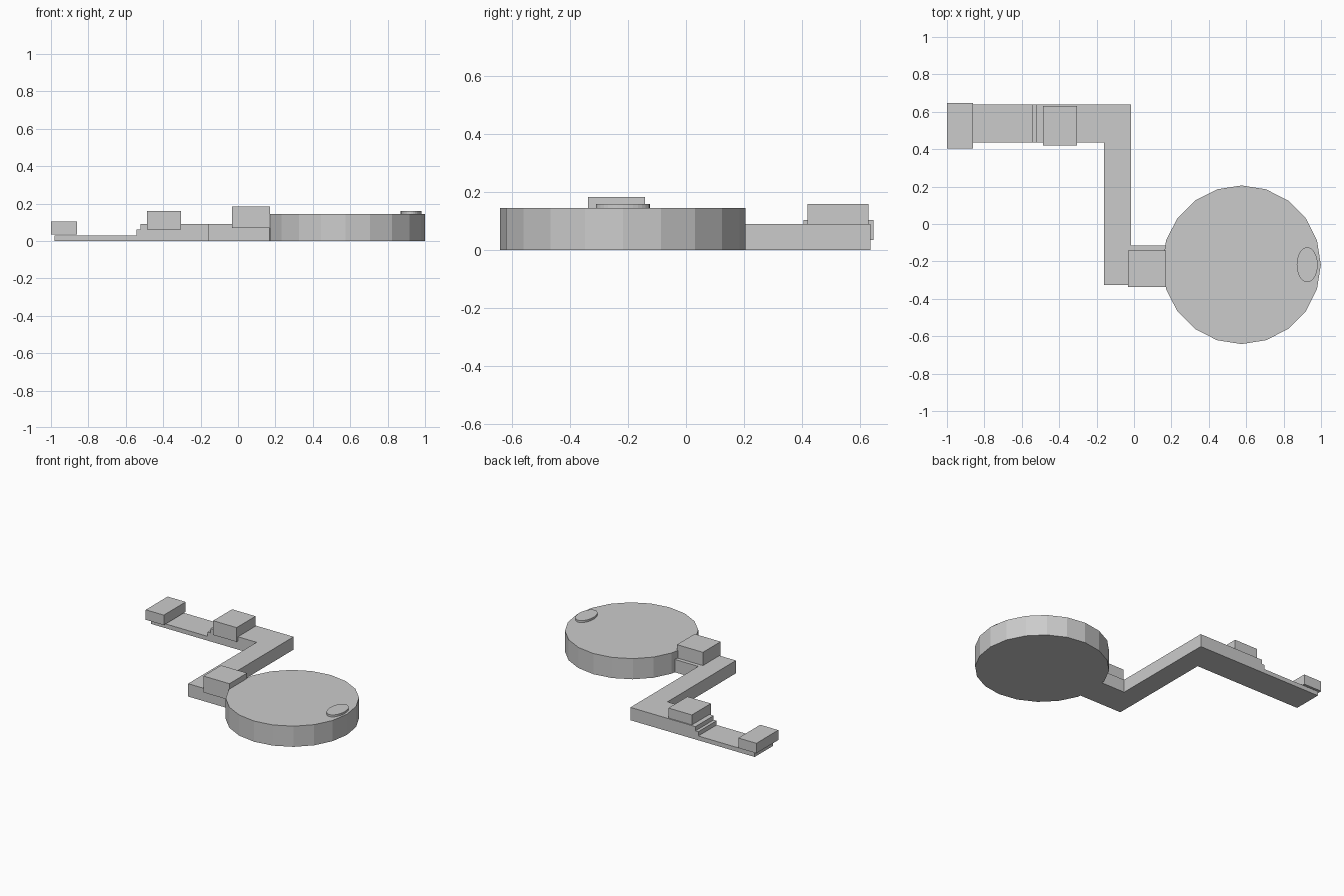
import bpy, bmesh
from mathutils import Vector

if "Cube" in bpy.data.objects:
    bpy.data.objects.remove(bpy.data.objects["Cube"])


def prism(name, points, offset):
    """Extrude a planar outline along an offset vector."""
    bm = bmesh.new()
    face = bm.faces.new([bm.verts.new(p) for p in points])
    new = bmesh.ops.extrude_face_region(bm, geom=[face])["geom"]
    bmesh.ops.translate(bm, vec=Vector(offset),
                        verts=[v for v in new if isinstance(v, bmesh.types.BMVert)])
    bmesh.ops.recalc_face_normals(bm, faces=bm.faces[:])
    mesh = bpy.data.meshes.new(name)
    bm.to_mesh(mesh)
    bm.free()
    obj = bpy.data.objects.new(name, mesh)
    bpy.context.collection.objects.link(obj)
    return obj


def box(name, x0, x1, y0, y1, z0, z1):
    return prism(name, [(x0, y0, z0), (x1, y0, z0), (x1, y1, z0), (x0, y1, z0)],
                 (0, 0, z1 - z0))


def cylinder(name, sides, radius, center, depth, scale=(1, 1, 1)):
    bpy.ops.mesh.primitive_cylinder_add(vertices=sides, radius=radius, depth=depth,
                                        location=center)
    obj = bpy.context.object
    obj.name = name
    obj.scale = scale
    return obj


# Zigzag corridor, one solid outline
outline = [(-0.98, 0.435), (-0.16, 0.435), (-0.16, -0.325), (0.17, -0.325),
           (0.17, -0.115), (-0.015, -0.115), (-0.015, 0.638), (-0.98, 0.638)]
corridor = prism("corridor", [(x, y, 0) for x, y in outline], (0, 0, 0.09))

# Stepped cut that lowers the entrance end
steps = [(-1.1, 0.03), (-0.542, 0.03), (-0.542, 0.06), (-0.52, 0.06),
         (-0.52, 0.2), (-1.1, 0.2)]
cutter = prism("step_cutter", [(x, 0.3, z) for x, z in steps], (0, 0.5, 0))
cutter.hide_render = True
cutter.hide_set(True)
cut = corridor.modifiers.new("steps", "BOOLEAN")
cut.operation = "DIFFERENCE"
cut.solver = "EXACT"
cut.object = cutter

# Raised blocks over the corridor
box("entrance_block", -1.0, -0.86, 0.405, 0.648, 0.035, 0.105)
box("middle_block", -0.487, -0.305, 0.42, 0.63, 0.06, 0.16)
box("doorway_block", -0.032, 0.17, -0.338, -0.142, 0.068, 0.183)

# Round chamber and the oval plate on its roof
cylinder("round_chamber", 20, 0.424, (0.575, -0.218, 0.0725), 0.145)
cylinder("oval_plate", 32, 1, (0.926, -0.218, 0.149), 0.02, (0.056, 0.093, 1))

# Bake the cut and remove the helper
bpy.context.view_layer.update()
baked = bpy.data.meshes.new_from_object(
    corridor.evaluated_get(bpy.context.evaluated_depsgraph_get()))
corridor.modifiers.clear()
corridor.data = baked
bpy.data.objects.remove(cutter)
